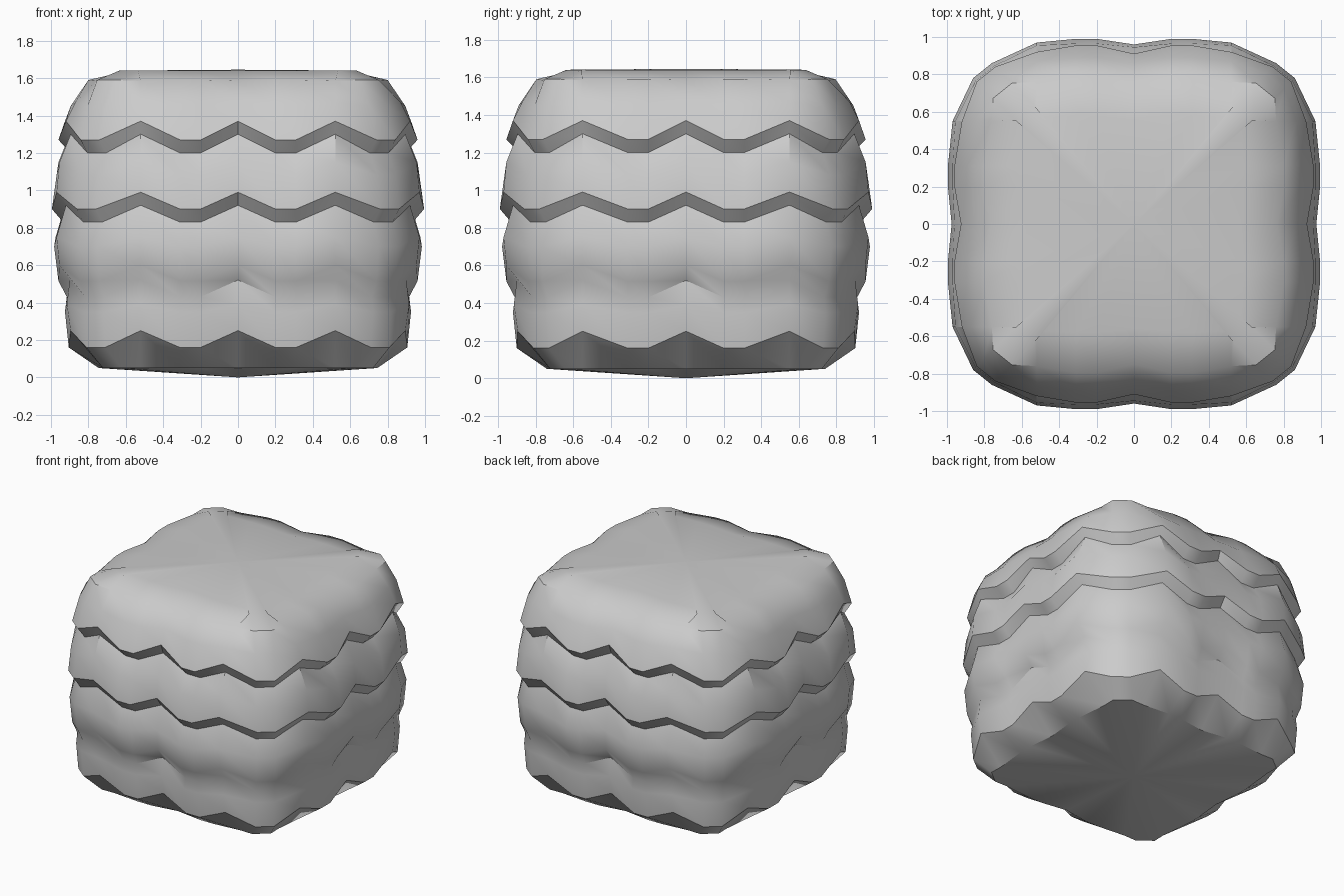
import bpy, bmesh

if "Cube" in bpy.data.objects:
    bpy.data.objects.remove(bpy.data.objects["Cube"])

# Quarter outline, front middle to side middle: x, y, inset direction x, y, is zigzag peak
quarter = [
    (0.00, 0.97, 0, 1, 1), (0.20, 0.99, 0, 1, 0), (0.31, 0.99, 0, 1, 0), (0.52, 0.98, 0, 1, 1),
    (0.76, 0.86, .55, .55, 0), (0.86, 0.78, .55, .55, 0),
    (0.98, 0.55, 1, 0, 1), (0.995, 0.31, 1, 0, 0), (0.995, 0.20, 1, 0, 0), (0.985, 0.00, 1, 0, 1)]


def flip(points, sx, sy):
    return [(x * sx, y * sy, dx * sx, dy * sy, p) for x, y, dx, dy, p in points]


outline = (flip(quarter, 1, -1)[:-1] + quarter[:0:-1]
           + flip(quarter, -1, 1)[:-1] + flip(quarter, -1, -1)[:0:-1])

# Rings from top to bottom: z at peaks, z at valleys, inset at peaks, inset at valleys
rings = [
    (1.64, 1.64, 0.41, 0.41),     # flat top
    (1.585, 1.59, 0.22, 0.195),   # top rim
    (1.47, 1.45, 0.11, 0.10),
    (1.37, 1.27, 0.06, 0.035),    # first layer edge
    (1.30, 1.20, 0.085, 0.10),
    (1.15, 1.08, 0.025, 0.025),
    (0.99, 0.90, 0.01, 0.00),     # second layer edge
    (0.92, 0.83, 0.06, 0.06),
    (0.75, 0.70, 0.01, 0.012),
    (0.60, 0.515, 0.025, 0.035),  # third layer edge
    (0.52, 0.43, 0.08, 0.08),
    (0.39, 0.35, 0.065, 0.07),
    (0.25, 0.16, 0.085, 0.09),    # fourth layer edge
    (0.05, 0.05, 0.26, 0.25),     # base rim
]

# Layered body with zigzag edges
bm = bmesh.new()
loops = []
for zp, zv, ip, iv in rings:
    loop = []
    for x, y, dx, dy, peak in outline:
        d = ip if peak else iv
        loop.append(bm.verts.new((x - dx * d, y - dy * d, zp if peak else zv)))
    loops.append(loop)

n = len(outline)
for a, b in zip(loops, loops[1:]):
    for i in range(n):
        j = (i + 1) % n
        bm.faces.new((a[i], b[i], b[j], a[j]))

# Closed top and slightly pointed base
for loop, z in ((loops[0], 1.645), (loops[-1], 0.0)):
    centre = bm.verts.new((0, 0, z))
    for i in range(n):
        bm.faces.new((centre, loop[i], loop[(i + 1) % n]))

bmesh.ops.recalc_face_normals(bm, faces=bm.faces)
mesh = bpy.data.meshes.new("layered_body")
bm.to_mesh(mesh)
bm.free()
body = bpy.data.objects.new("layered_body", mesh)
bpy.context.collection.objects.link(body)
bpy.context.view_layer.objects.active = body
body.select_set(True)
bpy.ops.object.shade_smooth_by_angle(angle=0.66)
